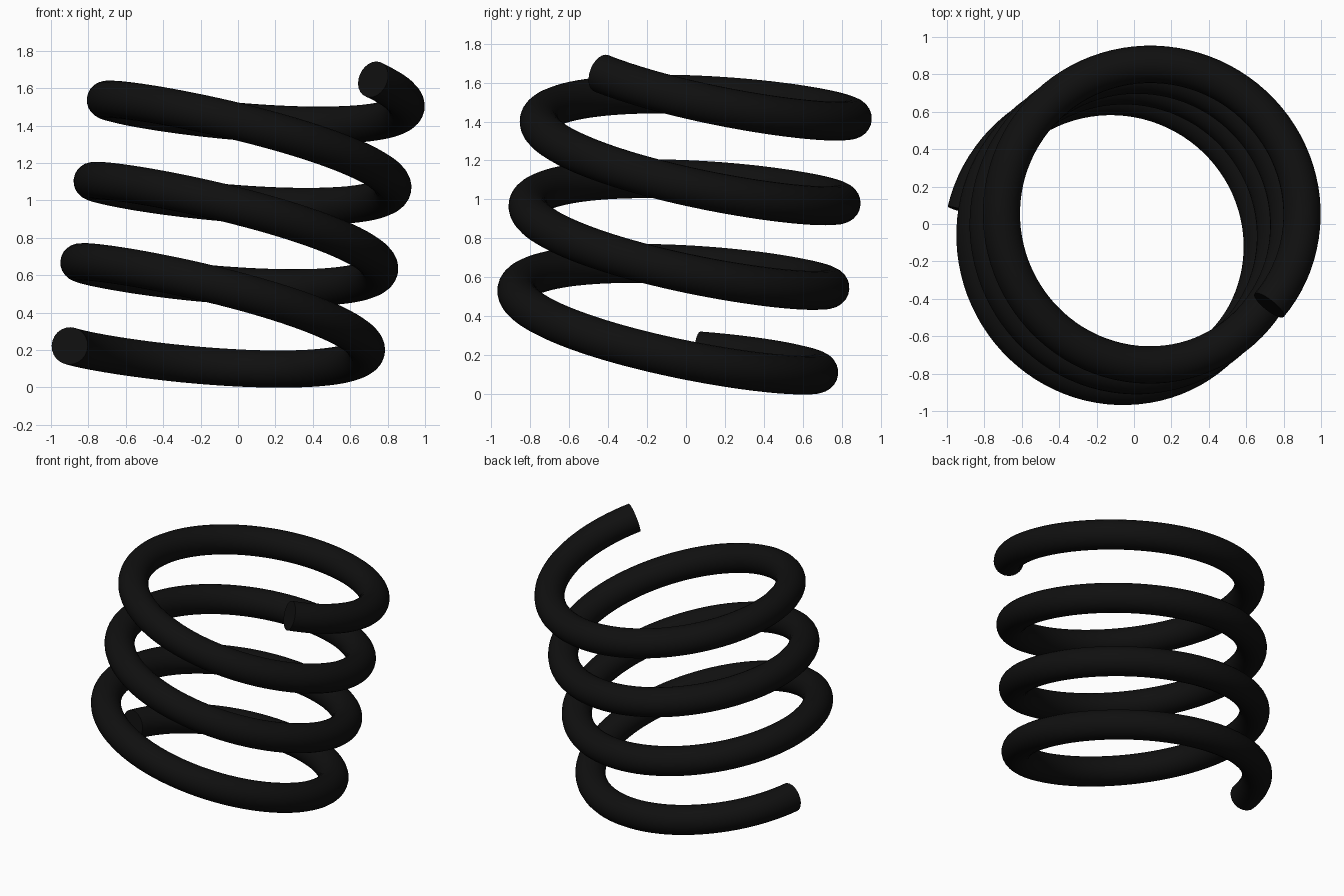
import bpy
from math import cos, sin, radians, tau
from mathutils import Vector

if "Cube" in bpy.data.objects:
    bpy.data.objects.remove(bpy.data.objects["Cube"])

TUBE_RADIUS = 0.1
COIL_RADIUS = 0.796
PITCH = Vector((0.0707, 0.0575, 0.4345))   # one full turn along the leaning axis
TOP = Vector((0.1125, 0.079, 1.628))       # axis point at angle zero of the top turn
START, END = radians(-40), radians(1080 + 167.5)
STEPS = 340

# Frame across the leaning axis
axis = PITCH.normalized()
v = axis.cross(Vector((1, 0, 0))).normalized()
u = v.cross(axis)

# Centre line of the coil, wound downwards from the top end
curve = bpy.data.curves.new("coil_spring", 'CURVE')
curve.dimensions = '3D'
curve.bevel_depth = TUBE_RADIUS
curve.bevel_resolution = 10
curve.use_fill_caps = True
spline = curve.splines.new('POLY')
spline.points.add(STEPS)
for i, p in enumerate(spline.points):
    a = START + (END - START) * i / STEPS
    pos = TOP - PITCH * (a / tau) + COIL_RADIUS * (u * cos(a) + v * sin(a))
    p.co = (*pos, 1)

spring = bpy.data.objects.new("coil_spring", curve)
bpy.context.collection.objects.link(spring)
bpy.context.view_layer.objects.active = spring
spring.select_set(True)
bpy.ops.object.convert(target='MESH')
spring = bpy.context.object
spring.name = "coil_spring"
bpy.ops.object.shade_smooth_by_angle(angle=radians(40))

# Black finish
black = bpy.data.materials.new("black")
black.diffuse_color = (0.005, 0.005, 0.005, 1)
black.use_nodes = True
black.node_tree.nodes["Principled BSDF"].inputs["Base Color"].default_value = black.diffuse_color
spring.data.materials.clear()
spring.data.materials.append(black)
